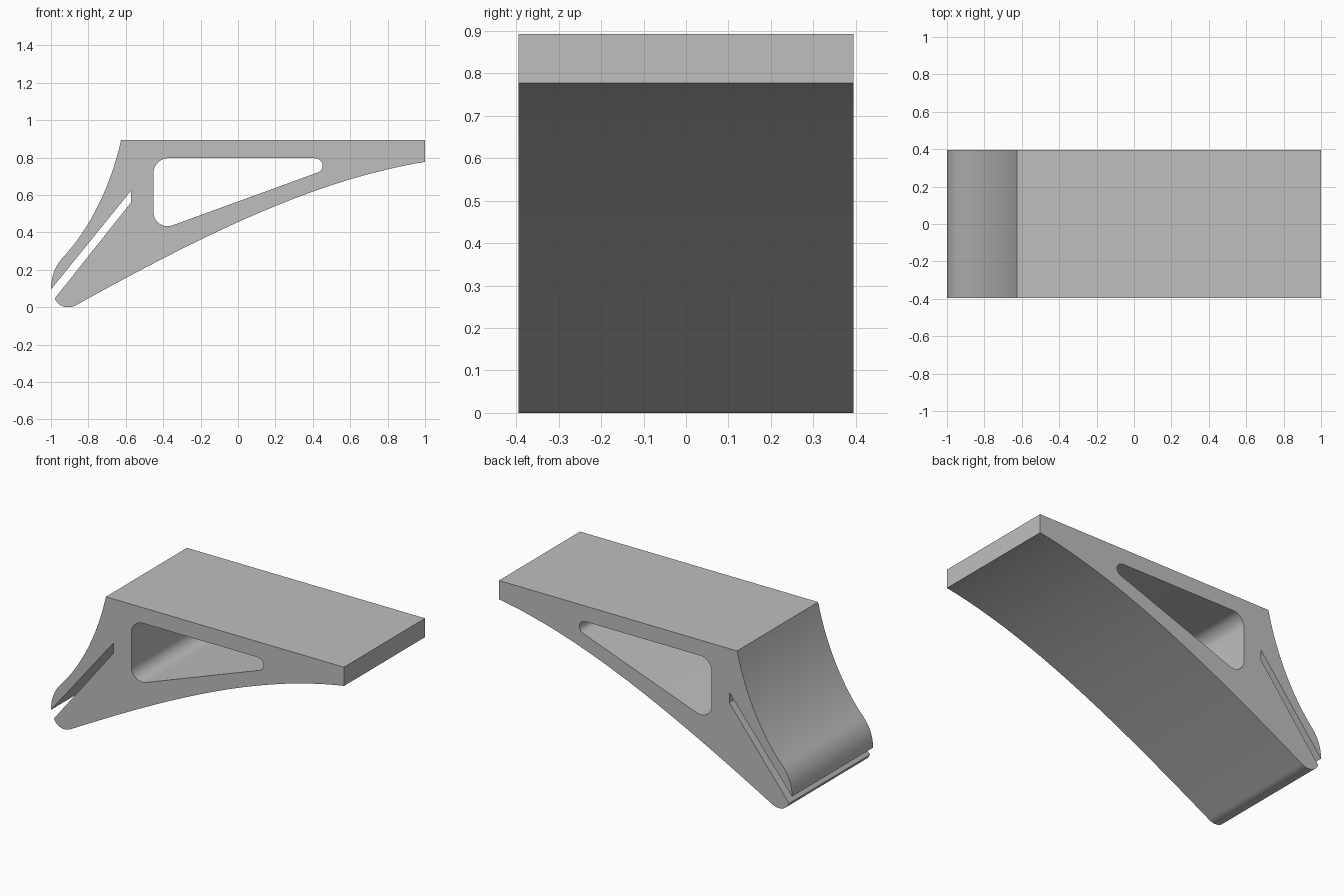
import bpy
import bmesh
import math
from mathutils import Vector
from mathutils.geometry import interpolate_bezier

cube = bpy.data.objects.get("Cube")
if cube:
    bpy.data.objects.remove(cube, do_unlink=True)

HALF_WIDTH = 0.395


def trace(start, *segments, steps=16):
    """Follow lines (one point) and bezier arcs (three points) in the xz plane."""
    path = [Vector(start)]
    for seg in segments:
        if len(seg) == 1:
            path.append(Vector(seg[0]))
        else:
            pts = interpolate_bezier(path[-1], *[Vector(p) for p in seg], steps)
            path += [Vector(p[:2]) for p in pts[1:]]
    if (path[0] - path[-1]).length < 1e-5:
        path.pop()
    return path


# Outer outline: flat top, blunt end, arched underside, split foot, hollow back
outline = trace(
    (-0.625, 0.893),
    [(1, 0.893)],
    [(1, 0.777)],
    [(0.87, 0.757), (0.73, 0.722), (0.6, 0.684)],
    [(0.12, 0.54), (-0.37, 0.285), (-0.85, 0.02)],
    [(-0.87, 0.008), (-0.885, 0), (-0.91, 0)],
    [(-0.94, 0), (-0.965, 0.015), (-0.98, 0.047)],
    [(-0.572, 0.56)],
    [(-0.572, 0.623)],
    [(-1, 0.095)],
    [(-1, 0.15), (-0.985, 0.21), (-0.94, 0.262)],
    [(-0.8, 0.41), (-0.685, 0.63), (-0.625, 0.893)],
)

# Rounded triangular window
window = trace(
    (-0.452, 0.715),
    [(-0.452, 0.76), (-0.417, 0.797), (-0.372, 0.797)],
    [(0.405, 0.797)],
    [(0.46, 0.797), (0.467, 0.735), (0.425, 0.72)],
    [(-0.35, 0.438)],
    [(-0.4, 0.42), (-0.452, 0.455), (-0.452, 0.51)],
    [(-0.452, 0.715)],
)

# Fill the profile around the window and extrude it across the width
bm = bmesh.new()
edges = []
for loop in (outline, window):
    verts = [bm.verts.new((p.x, -HALF_WIDTH, p.y)) for p in loop]
    edges += [bm.edges.new((v, verts[i - 1])) for i, v in enumerate(verts)]
bmesh.ops.triangle_fill(bm, edges=edges, use_beauty=True, normal=(0, -1, 0))
result = bmesh.ops.extrude_face_region(bm, geom=bm.faces[:], use_keep_orig=True)
moved = [g for g in result["geom"] if isinstance(g, bmesh.types.BMVert)]
bmesh.ops.translate(bm, verts=moved, vec=(0, 2 * HALF_WIDTH, 0))
bmesh.ops.recalc_face_normals(bm, faces=bm.faces[:])

mesh = bpy.data.meshes.new("wedge_bracket")
bm.to_mesh(mesh)
bm.free()
bracket = bpy.data.objects.new("wedge_bracket", mesh)
bpy.context.collection.objects.link(bracket)

# Plain grey finish
grey = bpy.data.materials.new("plain_grey")
grey.use_nodes = True
colour = (0.52, 0.52, 0.52, 1)
grey.diffuse_color = colour
grey.node_tree.nodes["Principled BSDF"].inputs["Base Color"].default_value = colour
mesh.materials.append(grey)

# Smooth the curved walls, keep the corners crisp
bpy.ops.object.select_all(action="DESELECT")
bracket.select_set(True)
bpy.context.view_layer.objects.active = bracket
bpy.ops.object.shade_smooth_by_angle(angle=math.radians(30))
